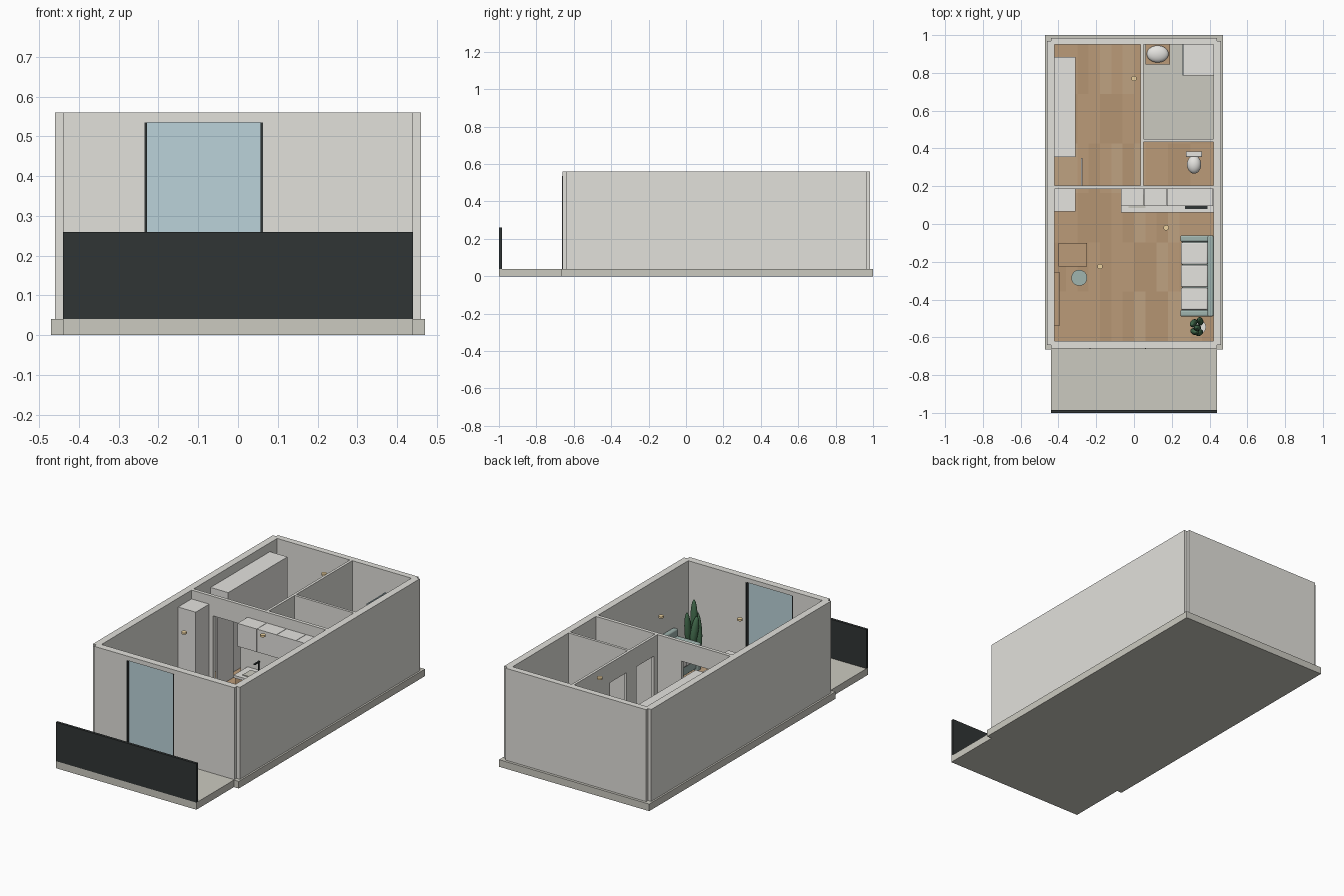
import bpy, math, random
from mathutils import Vector

if "Cube" in bpy.data.objects:
    bpy.data.objects.remove(bpy.data.objects["Cube"])
random.seed(4)
mats = {}
COL = {"wood": (.50, .33, .19, 1), "plank_a": (.46, .30, .17, 1), "plank_b": (.52, .36, .22, 1),
       "stone": (.60, .59, .53, 1), "wall": (.76, .75, .71, 1), "dark": (.03, .035, .035, 1),
       "glass": (.50, .65, .70, 1), "sage": (.35, .46, .43, 1), "leaf": (.06, .16, .08, 1),
       "white": (.78, .77, .74, 1), "lamp": (.85, .65, .35, 1)}


def mat(c):
    if c not in mats:
        mats[c] = bpy.data.materials.new(c)
        mats[c].diffuse_color = COL[c]
    return mats[c]


def finish(o, name, c):
    o.name = name
    if c:
        o.data.materials.append(mat(c))
    return o


def box(name, x0, x1, y0, y1, z0, z1, c="white", bevel=0):
    bpy.ops.mesh.primitive_cube_add(size=1)
    o = bpy.context.object
    for v in o.data.vertices:
        v.co = Vector(((x0, x1)[v.co.x > 0], (y0, y1)[v.co.y > 0], (z0, z1)[v.co.z > 0]))
    if bevel:
        m = o.modifiers.new("bevel", "BEVEL")
        m.width, m.segments = bevel, 3
        bpy.ops.object.shade_smooth_by_angle(angle=math.radians(35))
    return finish(o, name, c)


def cyl(name, x, y, z0, z1, r, c="white", r2=None):
    bpy.ops.mesh.primitive_cone_add(vertices=32, radius1=r, radius2=r if r2 is None else r2,
                                    depth=z1 - z0, location=(x, y, (z0 + z1) / 2))
    bpy.ops.object.shade_smooth_by_angle(angle=math.radians(35))
    return finish(bpy.context.object, name, c)


def ball(name, loc, scale, c="white", rot=(0, 0, 0)):
    bpy.ops.mesh.primitive_uv_sphere_add(segments=24, ring_count=12, location=loc, rotation=rot)
    bpy.context.object.scale = scale
    bpy.ops.object.shade_smooth()
    return finish(bpy.context.object, name, c)


F, T = .04, .56          # slab top, wall top


def partition(name, along, a, b, c0, c1, doors, head):
    """Wall along an axis, split around door openings, with a header above each."""
    def piece(n, s, e, z0):
        if along == "x":
            box(n, s, e, c0, c1, z0, T, "wall")
        else:
            box(n, c0, c1, s, e, z0, T, "wall")
    s = a
    for i, (d0, d1) in enumerate(doors):
        piece(f"{name}_part_{i}", s, d0, F)
        piece(f"{name}_header_{i}", d0, d1, head)
        s = d1
    piece(f"{name}_end", s, b, F)


# slabs and balcony
box("base_slab", -.47, .47, -.665, 1, 0, F, "stone")
box("balcony_slab", -.44, .44, -1, -.665, 0, F, "stone")
box("balcony_parapet", -.44, .44, -1, -.985, F, .26, "dark")

# outer walls: long walls stop at the centre line of the short ones
for s, n in ((-1, "left"), (1, "right")):
    box(n + "_wall", *sorted((s * .42, s * .46)), -.64, .968, F, T, "wall")
box("back_wall", -.44, .44, .95, .985, F, T, "wall")
partition("front_wall", "x", -.44, .44, -.66, -.62, [(-.235, .063)], .535)

# glazed balcony door
box("door_glass", -.23, .058, -.648, -.638, F, .535, "glass")
for n, x in (("left", -.235), ("right", .057)):
    box(n + "_door_frame", x, x + .006, -.662, -.62, F, .535, "dark")

# inner walls and bedroom door leaf
partition("cross_wall", "x", -.42, .42, .185, .205, [(-.285, -.115)], .45)
partition("hall_wall", "y", .205, .95, .035, .05, [(.235, .391), (.482, .628)], .45)
box("bath_wall", .05, .42, .435, .45, F, T, "wall")
box("door_leaf", -.28, -.272, .205, .35, F, .445)

# floors with random plank shades
box("wood_floor", -.42, .42, -.62, .95, F, .042, "wood")
verts, faces, shade = [], [], []
w, l = .84 / 14, 1.57 / 6
for i in range(14):
    for j in range(6):
        x, y = -.42 + i * w, -.62 + j * l
        k = len(verts)
        verts += [(x, y, .043), (x + w, y, .043), (x + w, y + l, .043), (x, y + l, .043)]
        faces.append((k, k + 1, k + 2, k + 3))
        shade.append(random.choice((0, 0, 1, 2)))
me = bpy.data.meshes.new("floor_planks")
me.from_pydata(verts, [], faces)
for c in ("wood", "plank_a", "plank_b"):
    me.materials.append(mat(c))
for p, s in zip(me.polygons, shade):
    p.material_index = s
bpy.context.collection.objects.link(bpy.data.objects.new("floor_planks", me))
box("bath_floor", .05, .42, .45, .95, F, .045, "stone")

# tall storage
box("wardrobe", -.42, -.31, .355, .885, F, .51)
box("fridge", -.42, -.31, .065, .185, F, .51)

# kitchen
box("kitchen_base", -.065, .42, .07, .185, F, .205, "wood")
box("worktop", -.07, .42, .06, .185, .205, .22)
for i in range(4):
    x = -.07 + i * .1225
    box(f"upper_cabinet_{i}", x, x + .1205, .095, .185, .37, .50)
box("kitchen_sink", -.03, .06, .085, .155, .22, .224, "stone")
cyl("tap_post", .015, .165, .22, .28, .004, "dark")
box("tap_spout", .011, .019, .125, .169, .275, .282, "dark")
box("hob", .27, .39, .08, .17, .22, .226, "dark")

# sofa
box("sofa_base", .255, .41, -.48, -.07, .055, .105, "sage", .006)
box("sofa_back", .39, .42, -.49, -.06, F, .235, "sage", .008)
for n, y in (("front", -.49), ("rear", -.095)):
    box(f"sofa_{n}_arm", .245, .415, y, y + .035, F, .195, "sage", .01)
for i in range(3):
    y = -.454 + i * .12
    box(f"seat_cushion_{i}", .248, .39, y, y + .117, .105, .145, "white", .007)

# table, stool and wall console
box("table_top", -.40, -.25, -.225, -.10, .18, .192, "wood")
for i, (x, y) in enumerate([(x, y) for x in (-.397, -.263) for y in (-.222, -.113)]):
    box(f"table_leg_{i}", x, x + .01, y, y + .01, F, .18, "wood")
cyl("stool_seat", -.29, -.285, .115, .135, .042, "sage")
cyl("stool_post", -.29, -.285, F, .115, .01, "dark")
cyl("stool_foot", -.29, -.285, F, .046, .03, "dark")
box("wall_console", -.42, -.395, -.54, -.255, F, .16, "wood")

# potted plant
cyl("plant_pot", .345, -.545, F, .11, .027, "white", .036)
for i, (x, y, z, h, t) in enumerate([(.335, -.55, .27, .12, 0), (.315, -.525, .22, .09, -.15),
                                     (.35, -.515, .23, .10, .1), (.32, -.57, .21, .10, -.12),
                                     (.345, -.575, .19, .09, .1)]):
    ball(f"plant_leaf_{i}", (x, y, z), (.02, .017, h), "leaf", (0, t, i * .9))

# bathroom
box("vanity", .06, .19, .845, .95, F, .19, "wood")
ball("basin", (.125, .9, .195), (.058, .045, .025))
box("shower_tray", .26, .42, .785, .95, F, .055)
box("shower_screen", .256, .262, .785, .95, .055, .435, "glass")

# toilet
box("toilet_tank", .275, .36, .355, .385, .11, .2, "white", .005)
ball("toilet_bowl", (.318, .315, .11), (.038, .048, .03))
cyl("toilet_foot", .318, .325, F, .11, .022, "white", .03)

# ceiling spots
for i, (x, y) in enumerate([(.17, -.02), (-.18, -.225), (0, .77)]):
    cyl(f"ceiling_spot_{i}", x, y, .535, .545, .014, "lamp")

for m in bpy.data.materials:
    if m.users and not m.is_grease_pencil:
        m.use_nodes = True
        m.node_tree.nodes["Principled BSDF"].inputs["Base Color"].default_value = m.diffuse_color
